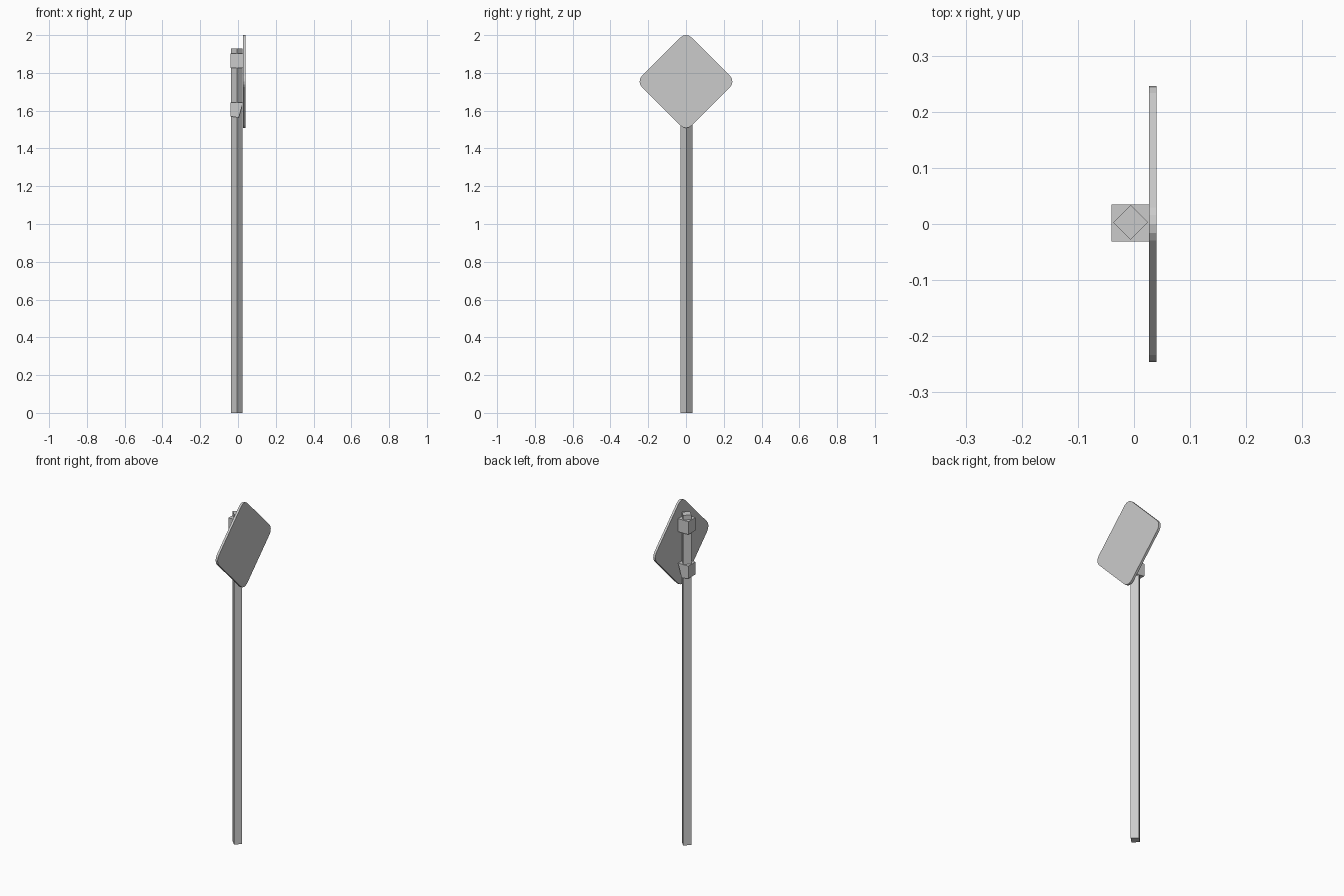
import bpy, bmesh
from math import sin, cos, pi

cube = bpy.data.objects.get("Cube")
if cube:
    bpy.data.objects.remove(cube, do_unlink=True)

# Single plain grey for the whole model
grey = bpy.data.materials.new("plain grey")
grey.use_nodes = True
colour = (0.6, 0.6, 0.6, 1)
grey.diffuse_color = colour
grey.node_tree.nodes["Principled BSDF"].inputs["Base Color"].default_value = colour


def prism(name, outline, offset):
    """Extrude a flat outline of 3D points along an offset vector."""
    bm = bmesh.new()
    face = bm.faces.new([bm.verts.new(p) for p in outline])
    extruded = bmesh.ops.extrude_face_region(bm, geom=[face])["geom"]
    moved = [v for v in extruded if isinstance(v, bmesh.types.BMVert)]
    bmesh.ops.translate(bm, verts=moved, vec=offset)
    bmesh.ops.recalc_face_normals(bm, faces=bm.faces)
    mesh = bpy.data.meshes.new(name)
    bm.to_mesh(mesh)
    bm.free()
    mesh.materials.append(grey)
    obj = bpy.data.objects.new(name, mesh)
    bpy.context.collection.objects.link(obj)
    return obj


def clamp(name, profile):
    """Bracket block from a side profile in x and z."""
    return prism(name, [(x, -0.031, z) for x, z in profile], (0, 0.066, 0))


# Square post turned by 45 degrees
post_x, post_y, post_r = -0.006, 0.003, 0.031
prism("post",
      [(post_x + post_r * cos(k * pi / 2), post_y + post_r * sin(k * pi / 2), 0)
       for k in range(4)], (0, 0, 1.93))

# Clamps holding the panel; the lower one tapers underneath
clamp("upper_clamp", [(-0.04, 1.827), (0.027, 1.827), (0.027, 1.903), (-0.04, 1.903)])
clamp("lower_clamp", [(-0.04, 1.57), (0.004, 1.563), (0.027, 1.643), (-0.04, 1.643)])

# Diamond panel with rounded corners
apex, radius, steps = 0.263, 0.042, 4
centre = apex - radius * 2 ** 0.5
outline = []
for corner in range(4):
    a = corner * pi / 2
    for s in range(steps + 1):
        b = a - pi / 4 + s * pi / 2 / steps
        outline.append((0.027, centre * cos(a) + radius * cos(b),
                        1.754 + centre * sin(a) + radius * sin(b)))
prism("sign_panel", outline, (0.013, 0, 0))
